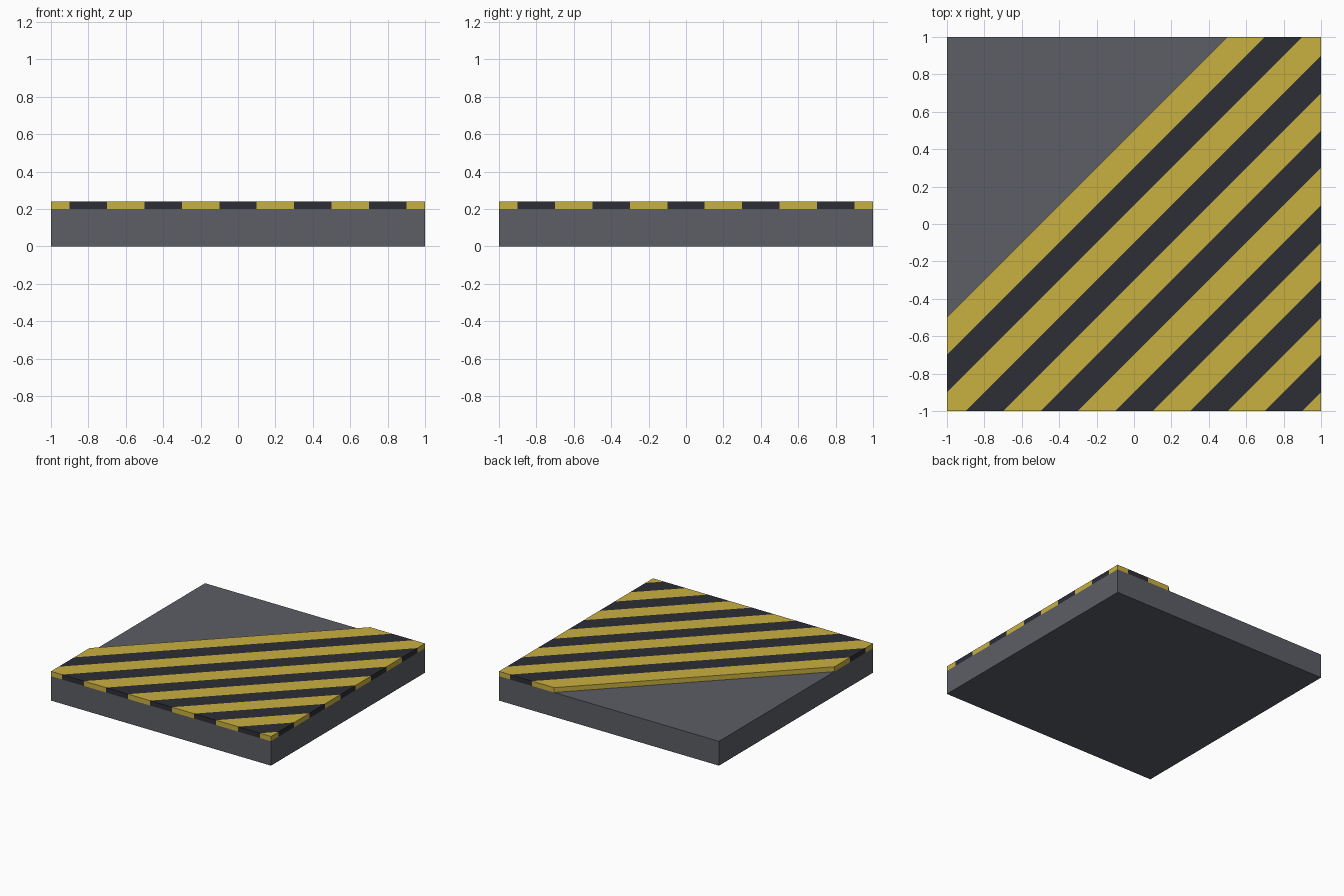
import bpy, bmesh
from mathutils import Vector

if "Cube" in bpy.data.objects:
    bpy.data.objects.remove(bpy.data.objects["Cube"])


def material(name, srgb):
    lin = [((c / 255 + 0.055) / 1.055) ** 2.4 for c in srgb]
    m = bpy.data.materials.new(name)
    m.diffuse_color = (*lin, 1)
    m.use_nodes = True
    m.node_tree.nodes["Principled BSDF"].inputs["Base Color"].default_value = m.diffuse_color
    return m


def box(bm, z0, z1):
    """Two-unit square slab between two heights."""
    bmesh.ops.create_cube(bm, size=1)
    for v in bm.verts:
        v.co = Vector((v.co.x * 2, v.co.y * 2, z0 + (v.co.z + 0.5) * (z1 - z0)))


def finish(bm, name, mats):
    bmesh.ops.recalc_face_normals(bm, faces=bm.faces)
    me = bpy.data.meshes.new(name)
    bm.to_mesh(me)
    bm.free()
    for m in mats:
        me.materials.append(m)
    ob = bpy.data.objects.new(name, me)
    bpy.context.collection.objects.link(ob)


grey = material("concrete grey", (92, 94, 101))
yellow = material("warning yellow", (201, 176, 64))
black = material("stripe black", (45, 45, 54))

BASE_TOP, PLATE_TOP = 0.20, 0.24
START, WIDTH = -0.5, 0.2      # stripes run along lines of constant x - y
ACROSS = Vector((1, -1, 0))

# Base slab
bm = bmesh.new()
box(bm, 0, BASE_TOP)
finish(bm, "base_slab", [grey])

# Striped plate: one corner cut off diagonally, then sliced into stripes
bm = bmesh.new()
box(bm, BASE_TOP, PLATE_TOP)
for i in range(13):
    bmesh.ops.bisect_plane(
        bm, geom=bm.verts[:] + bm.edges[:] + bm.faces[:], dist=1e-5,
        plane_co=(START + i * WIDTH, 0, 0), plane_no=ACROSS, clear_inner=(i == 0))
    if i == 0:
        bmesh.ops.holes_fill(bm, edges=[e for e in bm.edges if e.is_boundary])
for f in bm.faces:
    d = f.calc_center_median().dot(ACROSS)
    f.material_index = int((d - START + 1e-4) / WIDTH) % 2
finish(bm, "striped_plate", [yellow, black])
